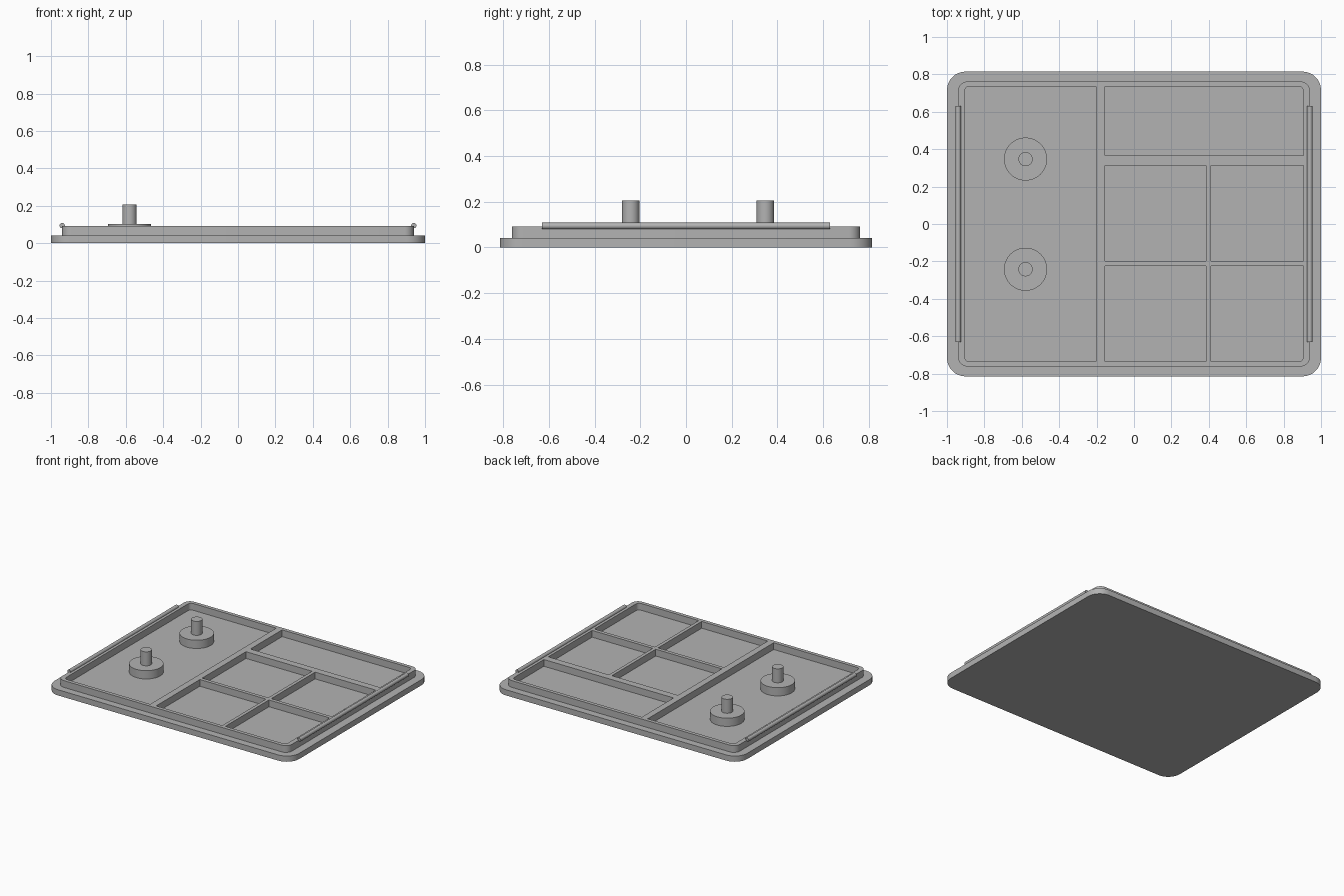
import bpy, bmesh
from math import cos, sin, pi

cube = bpy.data.objects.get("Cube")
if cube:
    bpy.data.objects.remove(cube, do_unlink=True)

grey = bpy.data.materials.new("plain grey")
grey.use_nodes = True
COLOUR = (0.45, 0.45, 0.45, 1)
grey.diffuse_color = COLOUR
grey.node_tree.nodes["Principled BSDF"].inputs["Base Color"].default_value = COLOUR

FLOOR, RIM_TOP = 0.042, 0.092


def outline(hx, hy, r, steps=8):
    """Rounded rectangle, anticlockwise."""
    pts = []
    for q, (sx, sy) in enumerate([(1, 1), (-1, 1), (-1, -1), (1, -1)]):
        for i in range(steps + 1):
            a = (q + i / steps) * pi / 2
            pts.append((sx * (hx - r) + r * cos(a), sy * (hy - r) + r * sin(a)))
    return pts


def finish(name, bm):
    bmesh.ops.recalc_face_normals(bm, faces=bm.faces)
    mesh = bpy.data.meshes.new(name)
    bm.to_mesh(mesh)
    bm.free()
    mesh.materials.append(grey)
    obj = bpy.data.objects.new(name, mesh)
    bpy.context.collection.objects.link(obj)
    bpy.ops.object.select_all(action='DESELECT')
    obj.select_set(True)
    bpy.context.view_layer.objects.active = obj
    bpy.ops.object.shade_smooth_by_angle()
    return obj


def prism(name, outer, z0, z1, inner=None):
    """Extruded outline; a matching inner outline makes it a hollow frame."""
    bm = bmesh.new()
    loops = [[bm.verts.new((x, y, z)) for x, y in pts]
             for pts in ([outer, inner] if inner else [outer]) for z in (z0, z1)]
    n = len(outer)
    pairs = [(0, 1), (2, 3), (0, 2), (1, 3)] if inner else [(0, 1)]
    for a, b in pairs:
        for i in range(n):
            j = (i + 1) % n
            bm.faces.new((loops[a][i], loops[a][j], loops[b][j], loops[b][i]))
    if not inner:
        bm.faces.new(loops[0])
        bm.faces.new(loops[1])
    return finish(name, bm)


def bar(name, x0, x1, y0, y1):
    return prism(name, [(x0, y0), (x1, y0), (x1, y1), (x0, y1)], FLOOR - 0.01, RIM_TOP)


def cylinder(name, x, y, r, z0, z1):
    return prism(name, [(x + r * cos(i * pi / 24), y + r * sin(i * pi / 24))
                        for i in range(48)], z0, z1)


# Base plate and raised rim
prism("base_plate", outline(1, 0.815, 0.1), 0, FLOOR)
prism("rim", outline(0.94, 0.762, 0.05), FLOOR, RIM_TOP, outline(0.906, 0.735, 0.025))

# Compartment dividers
bar("main_divider", -0.202, -0.154, -0.738, 0.738)
bar("back_divider", -0.154, 0.908, 0.313, 0.365)
bar("front_divider", -0.154, 0.908, -0.225, -0.198)
bar("cross_divider_front", 0.386, 0.411, -0.738, -0.225)
bar("cross_divider_middle", 0.386, 0.411, -0.198, 0.313)

# Round bosses with pins
for side, y in (("front", -0.242), ("back", 0.347)):
    cylinder(side + "_boss", -0.58, y, 0.115, FLOOR - 0.01, 0.103)
    cylinder(side + "_pin", -0.58, y, 0.038, 0.1, 0.206)

# Snap ridges along the left and right sides
for side, sx in (("left", 1), ("right", -1)):
    ridge = cylinder(side + "_snap_ridge", 0, 0, 0.014, -0.63, 0.63)
    ridge.rotation_euler = (pi / 2, 0, 0)
    ridge.location = (sx * 0.94, 0, 0.094)
